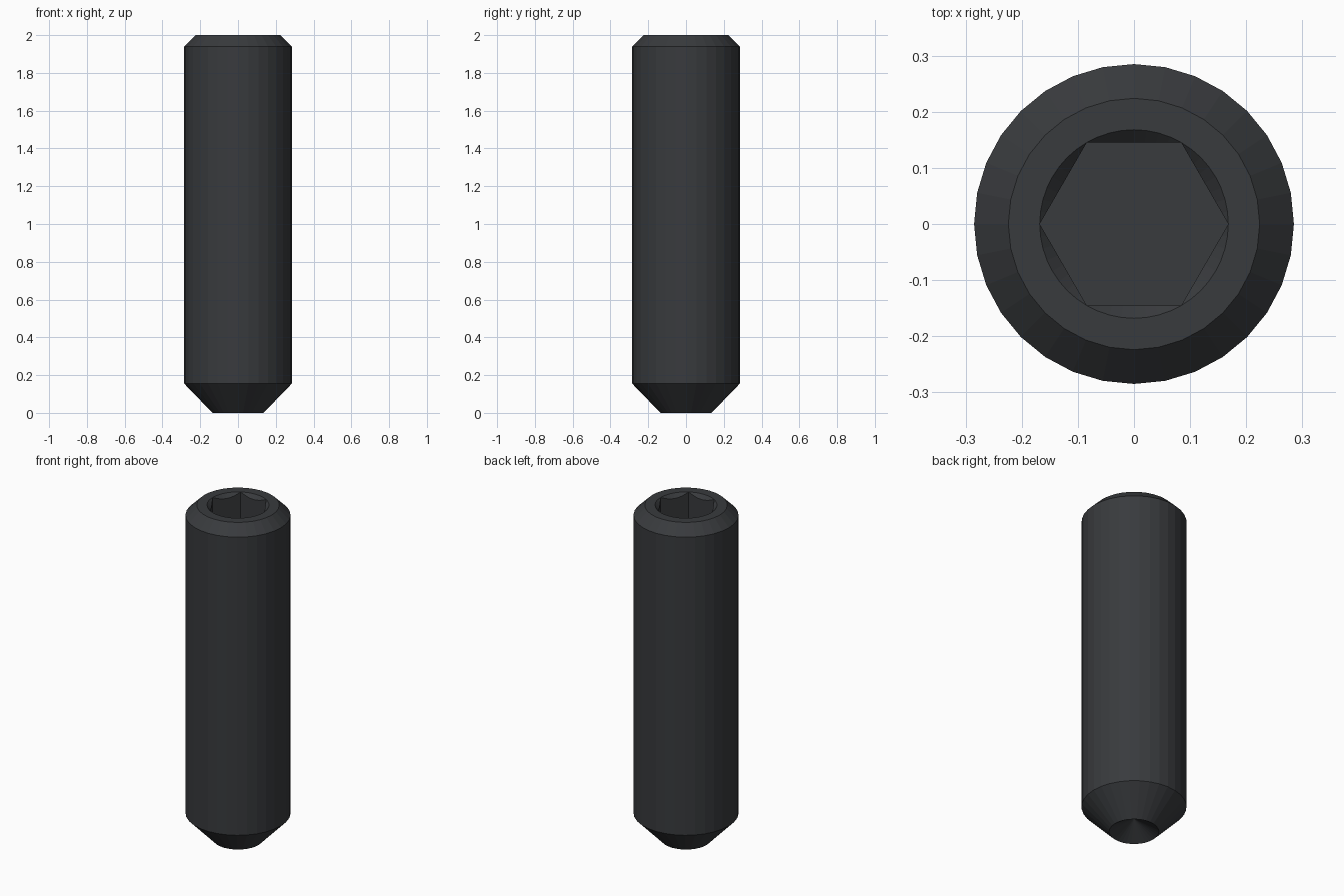
import bpy, bmesh
from math import cos, sin, pi

if "Cube" in bpy.data.objects:
    bpy.data.objects.remove(bpy.data.objects["Cube"])

SIDES = 32        # outer barrel facets
SOCKET = 48       # socket rim points (multiple of six)
RIM = 0.168       # socket rim = hexagon corner radius
TOP = 2.0
FLOOR = 1.70

bm = bmesh.new()


def ring(n, radius, height):
    """Loop of n vertices; radius and height are functions of angle."""
    pts = []
    for i in range(n):
        a = 2 * pi * i / n
        r = radius(a)
        pts.append(bm.verts.new((r * cos(a), r * sin(a), height(a))))
    return pts


def circle(n, r, z):
    return ring(n, lambda a: r, lambda a: z)


def hex_r(a):
    return RIM * cos(pi / 6) / cos(a % (pi / 3) - pi / 6)


def skin(lo, hi):
    n = len(lo)
    for i in range(n):
        j = (i + 1) % n
        bm.faces.new((lo[i], lo[j], hi[j], hi[i]))


def loop_edges(vs):
    return [bm.edges.get((vs[i - 1], vs[i])) for i in range(len(vs))]


# Outside: pointed end, barrel, top chamfer
outer = [circle(SIDES, r, z) for r, z in
         ((0.135, 0), (0.285, 0.155), (0.285, 1.94), (0.224, TOP))]
for lo, hi in zip(outer, outer[1:]):
    skin(lo, hi)

# Conical cup in the lower end
apex = bm.verts.new((0, 0, 0.08))
for i in range(SIDES):
    bm.faces.new((outer[0][i - 1], apex, outer[0][i]))

# Hex socket: countersunk rim, walls, flat floor
rim = circle(SOCKET, RIM, TOP)
scallop = ring(SOCKET, hex_r, lambda a: TOP - (RIM - hex_r(a)))
base = ring(SOCKET, hex_r, lambda a: FLOOR)
skin(rim, scallop)
skin(scallop, base)
bm.faces.new(base)

# Flat annulus around the socket
bmesh.ops.bridge_loops(bm, edges=loop_edges(outer[-1]) + loop_edges(rim))

bmesh.ops.remove_doubles(bm, verts=bm.verts, dist=1e-5)
bmesh.ops.recalc_face_normals(bm, faces=bm.faces)

mesh = bpy.data.meshes.new("set_screw")
bm.to_mesh(mesh)
bm.free()
screw = bpy.data.objects.new("set_screw", mesh)
bpy.context.collection.objects.link(screw)

# Black oxide finish
mat = bpy.data.materials.new("black_steel")
mat.diffuse_color = (0.04, 0.043, 0.047, 1)
mat.use_nodes = True
mat.node_tree.nodes["Principled BSDF"].inputs["Base Color"].default_value = mat.diffuse_color
mesh.materials.append(mat)
